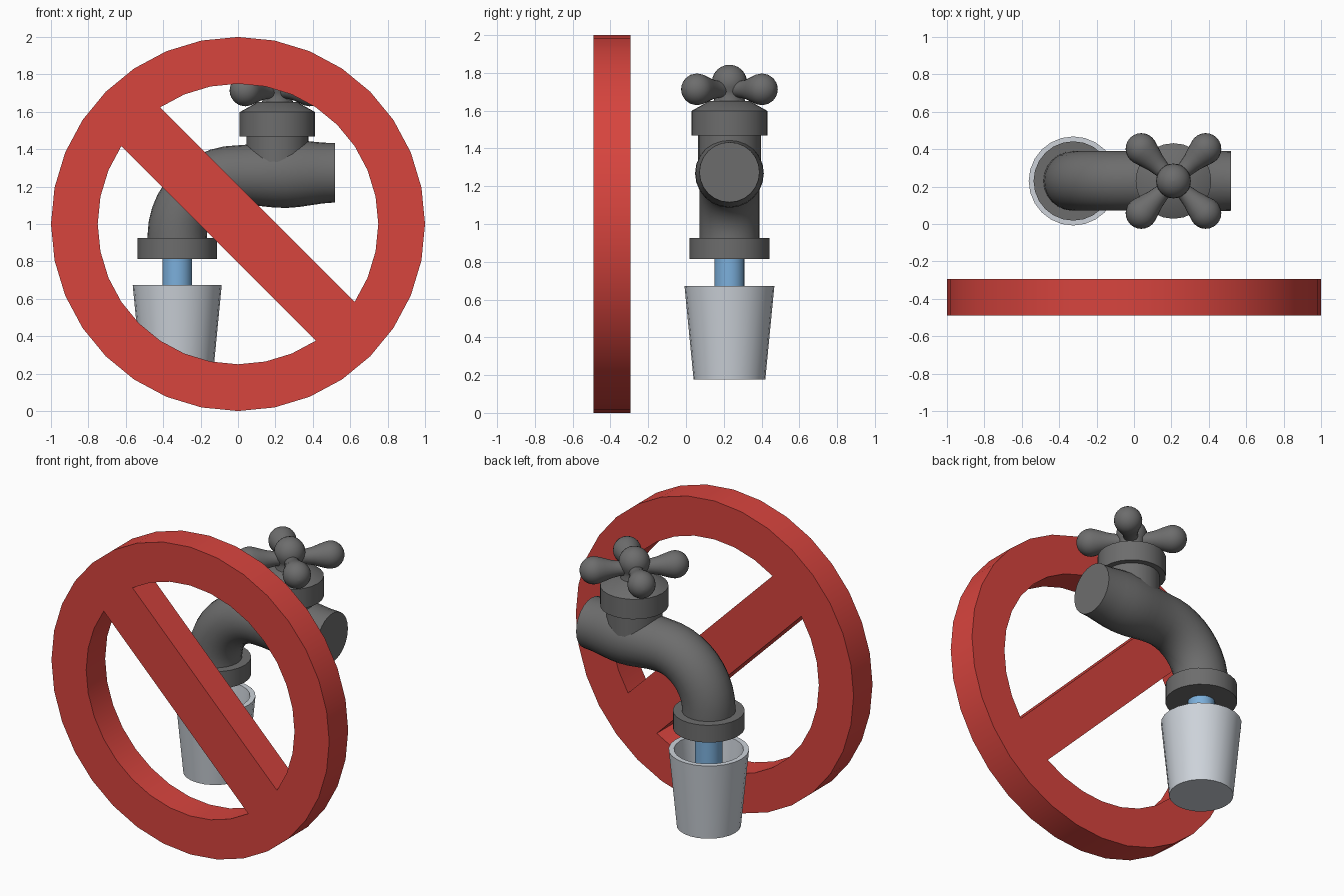
import bpy, bmesh, math
from mathutils import Vector, Matrix

if "Cube" in bpy.data.objects:
    bpy.data.objects.remove(bpy.data.objects["Cube"])


def material(name, rgb):
    m = bpy.data.materials.new(name)
    m.diffuse_color = (*rgb, 1)
    m.use_nodes = True
    m.node_tree.nodes["Principled BSDF"].inputs["Base Color"].default_value = m.diffuse_color
    return m


RED = material("red", (0.68, 0.058, 0.048))
GREY = material("dark_grey", (0.152, 0.152, 0.152))
SILVER = material("light_grey", (0.61, 0.65, 0.70))
BLUE = material("water_blue", (0.20, 0.43, 0.71))
Y = 0.23        # depth of the tap
SPOUT_X = -0.325
STEM_X = 0.211


def finish(ob, mat, angle=35):
    ob.data.materials.clear()
    ob.data.materials.append(mat)
    bpy.ops.object.select_all(action='DESELECT')
    ob.select_set(True)
    bpy.context.view_layer.objects.active = ob
    bpy.ops.object.shade_smooth_by_angle(angle=math.radians(angle))
    return ob


def skin(name, rings, mat):
    """Join rings of points into a tube with closed ends."""
    bm = bmesh.new()
    loops = [[bm.verts.new(p) for p in ring] for ring in rings]
    n = len(loops[0])
    for a, b in zip(loops, loops[1:]):
        for i in range(n):
            j = (i + 1) % n
            bm.faces.new((a[i], a[j], b[j], b[i]))
    bm.faces.new(loops[0][::-1])
    bm.faces.new(loops[-1])
    bmesh.ops.remove_doubles(bm, verts=bm.verts, dist=1e-5)
    bmesh.ops.recalc_face_normals(bm, faces=bm.faces)
    me = bpy.data.meshes.new(name)
    bm.to_mesh(me)
    bm.free()
    ob = bpy.data.objects.new(name, me)
    bpy.context.collection.objects.link(ob)
    return finish(ob, mat)


def lathe(name, profile, mat, matrix, n=24):
    """Spin (radius, height) points about the local z axis."""
    rings = [[matrix @ Vector((max(r, 0.002) * math.cos(math.tau * i / n),
                               max(r, 0.002) * math.sin(math.tau * i / n), z))
              for i in range(n)] for r, z in profile]
    return skin(name, rings, mat)


def at(x, z=0):
    return Matrix.Translation((x, Y, z))


# Prohibition ring with diagonal bar: a disc with two holes
cu = bpy.data.curves.new("prohibition_ring", 'CURVE')
cu.dimensions = '2D'
cu.fill_mode = 'BOTH'
cu.extrude = 0.0975


def outline(radius, degrees):
    s = cu.splines.new('POLY')
    s.points.add(len(degrees) - 1)
    for p, d in zip(s.points, degrees):
        a = math.radians(d)
        p.co = (radius * math.cos(a), radius * math.sin(a), 0, 1)
    s.use_cyclic_u = True


outline(1.0, [11.25 * k for k in range(32)])
for start in (-45, 135):
    outline(0.75, [start + 11.25 * k for k in range(1, 16)])
ring = bpy.data.objects.new("prohibition_ring", cu)
bpy.context.collection.objects.link(ring)
ring.location = (0, -0.3925, 1.0)
ring.rotation_euler.x = math.pi / 2
ring.select_set(True)
bpy.context.view_layer.objects.active = ring
bpy.ops.object.convert(target='MESH')
ring = bpy.context.object
bm = bmesh.new()
bm.from_mesh(ring.data)
bmesh.ops.remove_doubles(bm, verts=bm.verts, dist=1e-4)
bmesh.ops.recalc_face_normals(bm, faces=bm.faces)
bm.to_mesh(ring.data)
bm.free()
finish(ring, RED)

# Tap pipe: elbow, then a straight body that swells under the stem
R = 0.327
path = [(SPOUT_X, 0.88, 0.159, 0)]
for k in range(11):
    a = math.pi / 2 * k / 10
    path.append((SPOUT_X + R * (1 - math.cos(a)), 0.935 + R * math.sin(a), 0.159, a))
for k in range(1, 9):
    t = k / 8
    x = SPOUT_X + R + t * (0.519 - SPOUT_X - R)
    path.append((x, 0.935 + R + 0.012 * t, 0.159 + 0.023 * math.sin(math.pi * t) ** 2,
                 math.pi / 2))
rings = []
for x, z, r, a in path:
    side = Vector((math.cos(a), 0, -math.sin(a)))
    rings.append([Vector((x, Y, z)) + side * (r * math.cos(math.tau * i / 24))
                  + Vector((0, r * math.sin(math.tau * i / 24), 0)) for i in range(24)])
skin("tap_pipe", rings, GREY)

# Spout collar, bonnet and handle hub
lathe("spout_collar", [(0, 0.814), (0.212, 0.814), (0.212, 0.926), (0, 0.926)],
      GREY, at(SPOUT_X))
lathe("bonnet", [(0, 1.28), (0.166, 1.28), (0.166, 1.468), (0.202, 1.468), (0.202, 1.598),
                 (0.105, 1.652), (0, 1.652)], GREY, at(STEM_X))
ball = [(0.093 * math.cos(math.radians(d)), 1.75 + 0.093 * math.sin(math.radians(d)))
        for d in range(-30, 91, 15)]
lathe("handle_hub", [(0, 1.63), (0.09, 1.63), (0.075, 1.68)] + ball, GREY, at(STEM_X))

# Four teardrop handle arms
tip = [(0.084 * math.cos(math.radians(d)), 0.243 + 0.084 * math.sin(math.radians(d)))
       for d in range(-15, 91, 15)]
for k in range(4):
    turn = Matrix.Rotation(math.radians(45 + 90 * k), 4, 'Z') @ Matrix.Rotation(math.pi / 2, 4, 'Y')
    lathe(f"handle_arm_{k + 1}", [(0, 0.02), (0.045, 0.02), (0.045, 0.09), (0.055, 0.14),
                                  (0.07, 0.185)] + tip, GREY, at(STEM_X, 1.713) @ turn, 20)

# Cup and the water stream falling into it
lathe("cup", [(0, 0.178), (0.19, 0.178), (0.238, 0.673), (0.205, 0.673), (0.163, 0.21),
              (0, 0.21)], SILVER, at(SPOUT_X))
lathe("water_stream", [(0, 0.205), (0.08, 0.205), (0.08, 0.83), (0, 0.83)],
      BLUE, at(SPOUT_X), 20)
